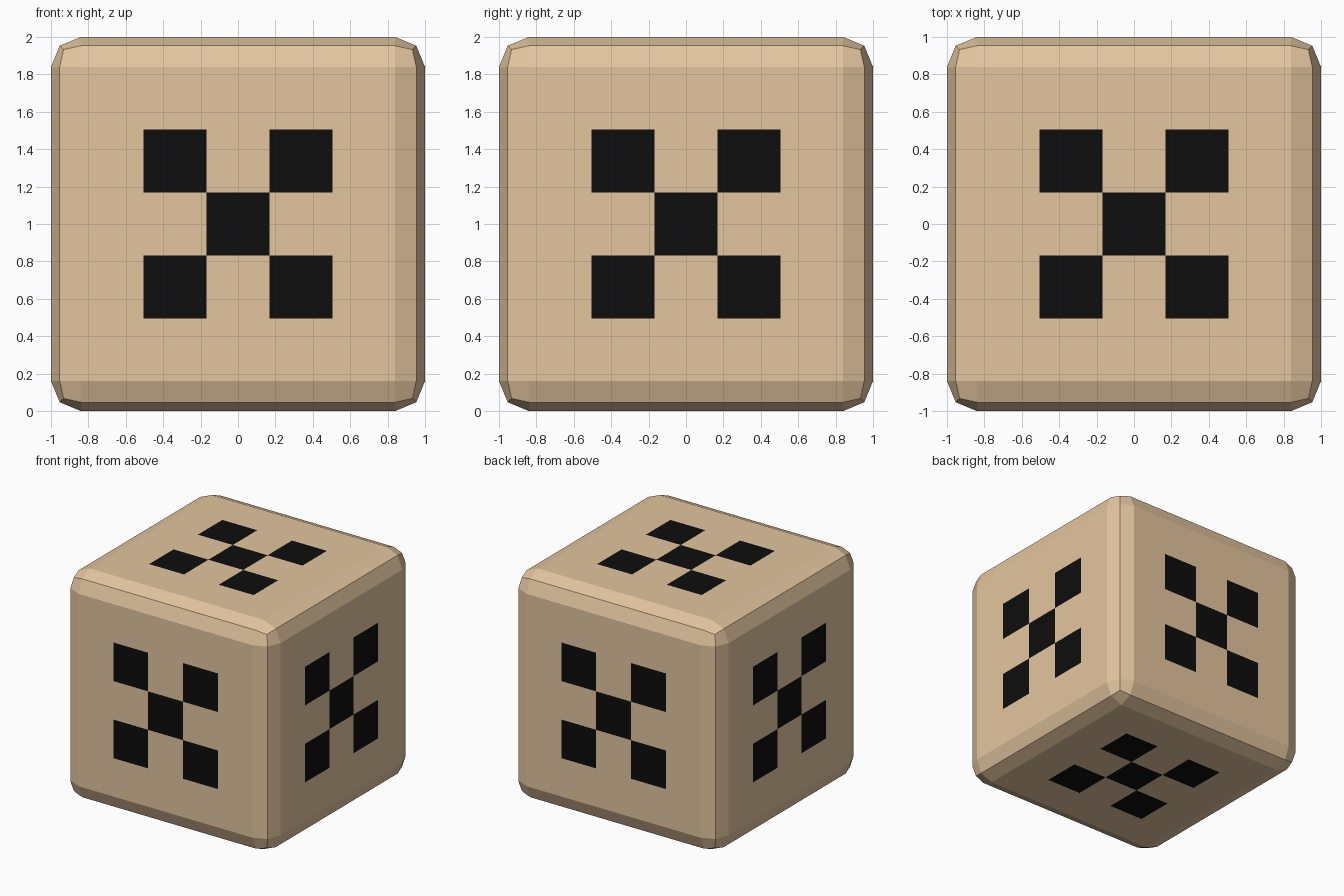
import bpy, bmesh
from mathutils import Vector

if "Cube" in bpy.data.objects:
    bpy.data.objects.remove(bpy.data.objects["Cube"])

def material(name, color):
    m = bpy.data.materials.new(name)
    m.diffuse_color = (*color, 1)
    m.use_nodes = True
    m.node_tree.nodes["Principled BSDF"].inputs["Base Color"].default_value = m.diffuse_color
    return m

INNER, OUTER, BEVEL = 0.168, 0.505, 0.16

# Block with rounded edges
bm = bmesh.new()
bmesh.ops.create_cube(bm, size=2)
bmesh.ops.bevel(bm, geom=bm.edges[:], offset=BEVEL, offset_type='OFFSET',
                segments=2, profile=0.5, affect='EDGES')

# Score the block so the painted squares get their own faces
for axis in range(3):
    normal = Vector([float(i == axis) for i in range(3)])
    for d in (-OUTER, -INNER, INNER, OUTER):
        bmesh.ops.bisect_plane(bm, geom=bm.verts[:] + bm.edges[:] + bm.faces[:],
                               plane_co=normal * d, plane_no=normal)

# Paint centre and four diagonal squares on every side
for f in bm.faces:
    c = [abs(v) for v in f.calc_center_median()]
    k = c.index(max(c))
    u, v = [c[i] for i in range(3) if i != k]
    centre = u < INNER and v < INNER
    corner = INNER < u < OUTER and INNER < v < OUTER
    if c[k] > 0.99 and (centre or corner):
        f.material_index = 1

bmesh.ops.translate(bm, verts=bm.verts, vec=(0, 0, 1))
mesh = bpy.data.meshes.new("die_block")
bm.to_mesh(mesh)
bm.free()
mesh.materials.append(material("tan_wood", (0.77, 0.56, 0.345)))
mesh.materials.append(material("black_paint", (0.004, 0.004, 0.004)))
obj = bpy.data.objects.new("die_block", mesh)
bpy.context.collection.objects.link(obj)
